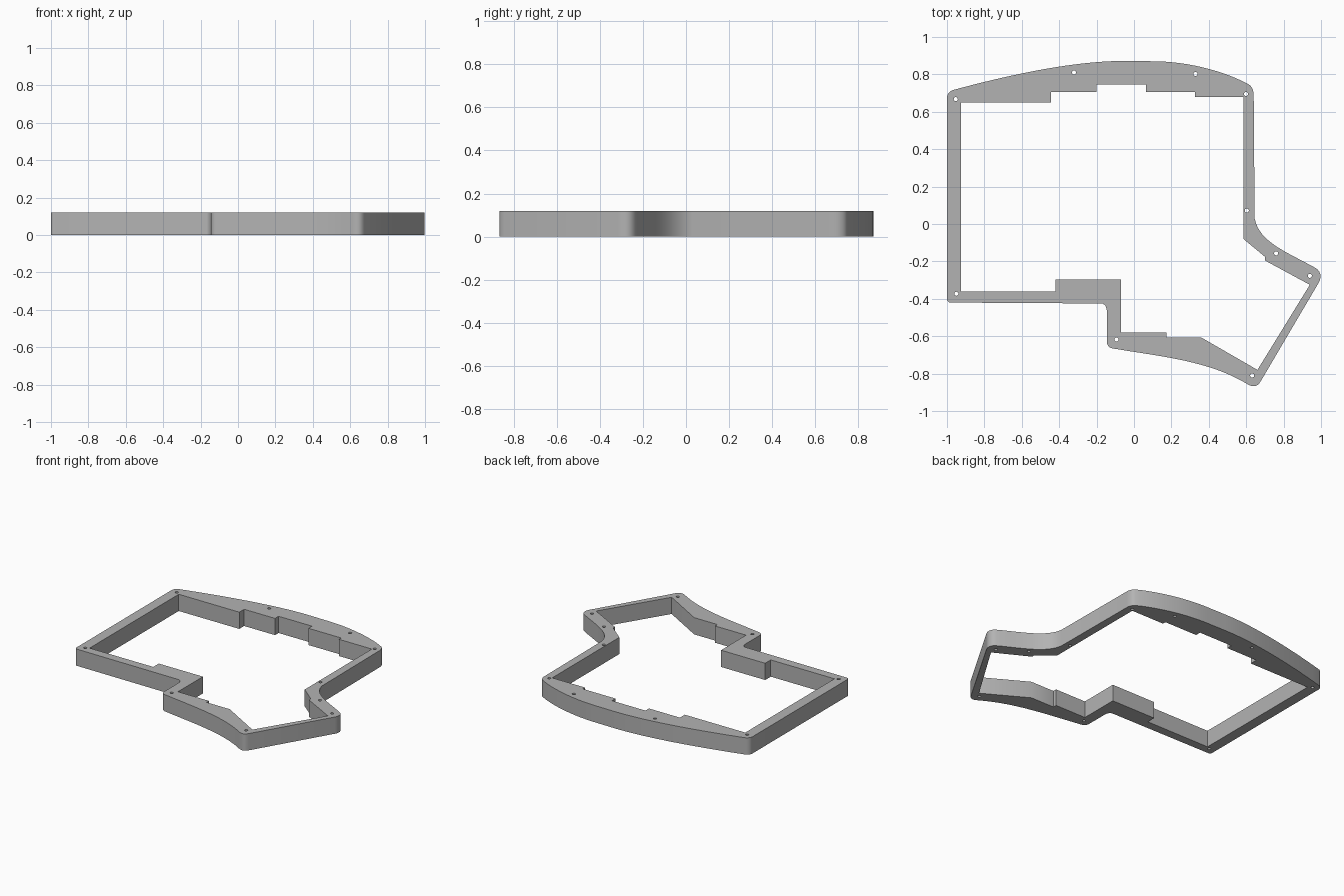
import bpy
import bmesh
import math
from mathutils import Vector

HEIGHT = 0.12
cube = bpy.data.objects.get("Cube")
if cube:
    bpy.data.objects.remove(cube, do_unlink=True)

grey = bpy.data.materials.new("plain_grey")
grey.use_nodes = True
colour = (0.45, 0.45, 0.45, 1)
grey.diffuse_color = colour
grey.node_tree.nodes["Principled BSDF"].inputs["Base Color"].default_value = colour


def bezier(a, b, c, d, steps=16):
    """Points along a cubic curve."""
    a, b, c, d = map(Vector, (a, b, c, d))
    return [a * (1 - t) ** 3 + b * 3 * t * (1 - t) ** 2 + c * 3 * t * t * (1 - t) + d * t ** 3
            for t in (i / steps for i in range(steps + 1))]


def corner(a, tip, d, steps=6):
    """Rounded corner from a to d around the tip."""
    a, tip, d = map(Vector, (a, tip, d))
    return bezier(a, a.lerp(tip, 0.6), d.lerp(tip, 0.6), d, steps)


def circle(centre, radius=0.011, sides=16):
    return [Vector(centre) + Vector((radius * math.cos(a), radius * math.sin(a)))
            for a in (math.tau * i / sides for i in range(sides))]


# Outer wall: arched back, flared thumb corner, swept front edge
outer = (
    corner((-1, 0.675), (-1, 0.707), (-0.965, 0.717))
    + bezier((-0.965, 0.717), (-0.62, 0.81), (-0.3, 0.872), (-0.05, 0.872))[1:]
    + bezier((0.1, 0.87), (0.3, 0.87), (0.5, 0.81), (0.615, 0.745))
    + corner((0.615, 0.745), (0.64, 0.73), (0.64, 0.69))[1:]
    + bezier((0.645, 0.03), (0.67, -0.1), (0.82, -0.15), (0.97, -0.235))
    + corner((0.97, -0.235), (1.018, -0.262), (0.987, -0.315))[1:]
    + corner((0.675, -0.845), (0.652, -0.885), (0.61, -0.858))
    + bezier((0.61, -0.858), (0.4, -0.73), (0.15, -0.71), (-0.115, -0.665))[1:]
    + corner((-0.115, -0.665), (-0.145, -0.66), (-0.145, -0.63))[1:]
    + corner((-0.145, -0.47), (-0.145, -0.425), (-0.175, -0.425))
    + corner((-0.98, -0.42), (-1, -0.42), (-1, -0.4))
)

# Inner opening: straight stepped walls
inner = [
    (-0.925, 0.65), (-0.445, 0.65), (-0.445, 0.705), (-0.2, 0.705), (-0.2, 0.745),
    (0.065, 0.745), (0.065, 0.705), (0.325, 0.705), (0.325, 0.68), (0.585, 0.68),
    (0.585, -0.08), (0.7, -0.175), (0.7, -0.195), (0.94, -0.325), (0.66, -0.78),
    (0.36, -0.607), (0.175, -0.607), (0.175, -0.58), (-0.07, -0.58), (-0.07, -0.297),
    (-0.42, -0.297), (-0.42, -0.36), (-0.925, -0.36),
]

# Screw holes through the frame
screws = [(-0.953, 0.668), (-0.32, 0.81), (0.328, 0.802), (0.598, 0.695), (0.603, 0.072),
          (0.76, -0.157), (0.94, -0.277), (0.632, -0.81), (-0.094, -0.617), (-0.95, -0.373)]

# Fill between the loops and extrude into a solid frame
bm = bmesh.new()
edges = []
for loop in [outer, inner] + [circle(s) for s in screws]:
    verts = [bm.verts.new((p[0], p[1], 0)) for p in loop]
    edges += [bm.edges.new((v, verts[i - 1])) for i, v in enumerate(verts)]
bmesh.ops.triangle_fill(bm, edges=edges, use_beauty=True, normal=(0, 0, 1))
top = bmesh.ops.extrude_face_region(bm, geom=bm.faces[:], use_keep_orig=True)
bmesh.ops.translate(bm, vec=(0, 0, HEIGHT),
                    verts=[g for g in top["geom"] if isinstance(g, bmesh.types.BMVert)])
bmesh.ops.recalc_face_normals(bm, faces=bm.faces[:])

mesh = bpy.data.meshes.new("case_frame")
bm.to_mesh(mesh)
bm.free()
mesh.materials.append(grey)
frame = bpy.data.objects.new("case_frame", mesh)
bpy.context.collection.objects.link(frame)
bpy.context.view_layer.objects.active = frame
frame.select_set(True)
bpy.ops.object.shade_smooth_by_angle(angle=math.radians(30))
